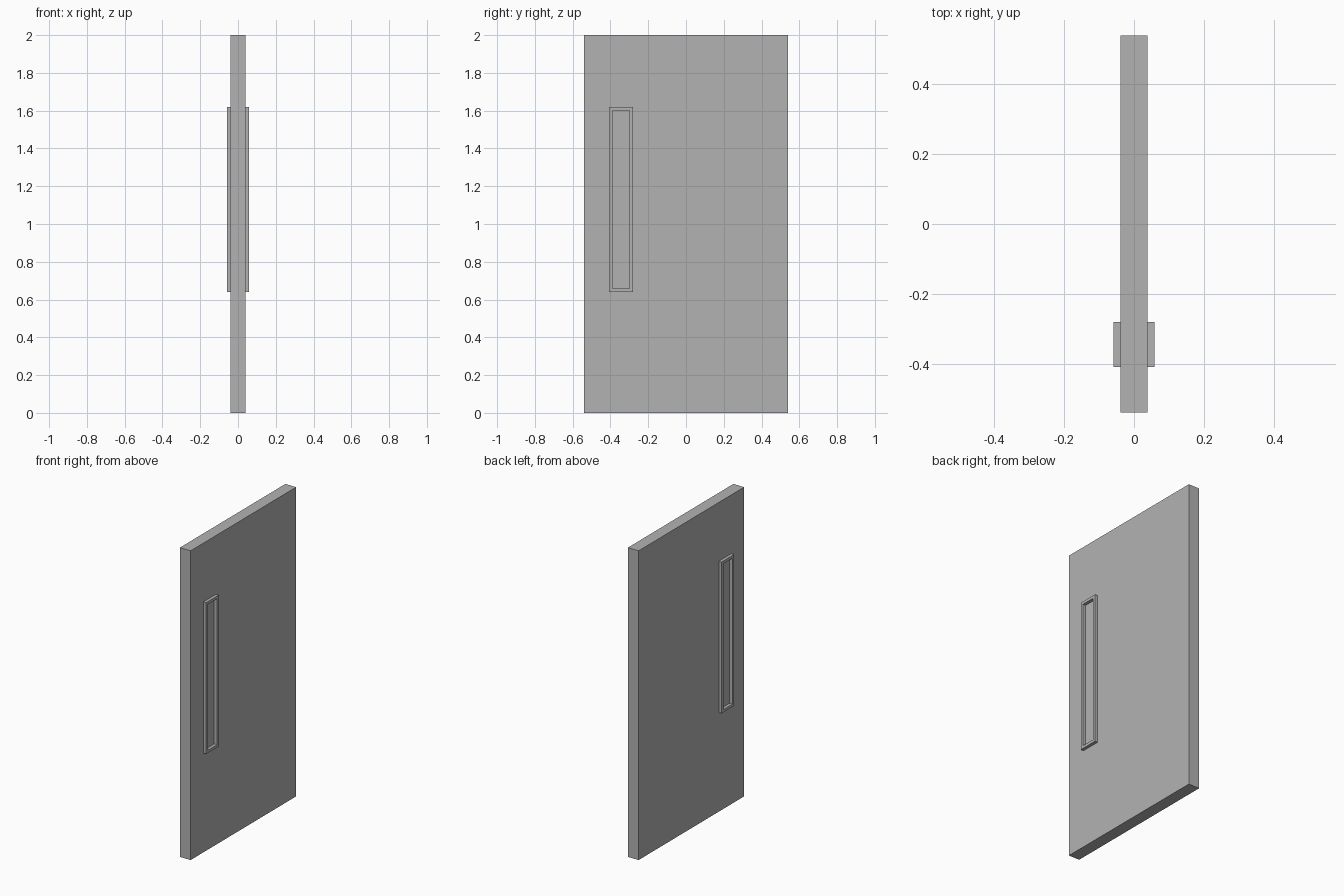
import bpy, bmesh

if "Cube" in bpy.data.objects:
    bpy.data.objects.remove(bpy.data.objects["Cube"])

# Darker grey shared by all parts
grey = bpy.data.materials.new("dark_grey")
grey.diffuse_color = (0.45, 0.45, 0.45, 1)
grey.use_nodes = True
grey.node_tree.nodes["Principled BSDF"].inputs["Base Color"].default_value = grey.diffuse_color

def box(bm, lo, hi):
    # axis-aligned box between two corners
    verts = bmesh.ops.create_cube(bm, size=1)["verts"]
    for v in verts:
        v.co = [(a + b) / 2 + c * (b - a) for a, b, c in zip(lo, hi, v.co)]

def finish(name, bm):
    mesh = bpy.data.meshes.new(name)
    bm.to_mesh(mesh)
    bm.free()
    mesh.materials.append(grey)
    obj = bpy.data.objects.new(name, mesh)
    bpy.context.collection.objects.link(obj)
    return obj

T = 0.0385           # half thickness of the slab
X = 0.0585           # outer face of the trim
Y0, Y1, Z0, Z1 = -0.408, -0.280, 0.641, 1.62
W = 0.018            # trim width

# Door slab
bm = bmesh.new()
box(bm, (-T, -0.539, 0), (T, 0.539, 2))
finish("door_slab", bm)

# Raised rectangular trim on each face, one closed ring
def trim(name, xa, xb):
    bm = bmesh.new()
    rings = []
    for x, w in ((xa, 0), (xb, 0), (xb, W), (xa, W)):
        rings.append([bm.verts.new((x, y, z)) for y, z in (
            (Y0 + w, Z0 + w), (Y1 - w, Z0 + w), (Y1 - w, Z1 - w), (Y0 + w, Z1 - w))])
    for r in range(4):
        a, b = rings[r], rings[(r + 1) % 4]
        for i in range(4):
            j = (i + 1) % 4
            bm.faces.new((a[i], a[j], b[j], b[i]))
    bmesh.ops.recalc_face_normals(bm, faces=bm.faces)
    finish(name, bm)

trim("window_trim_right", T, X)
trim("window_trim_left", -T, -X)
